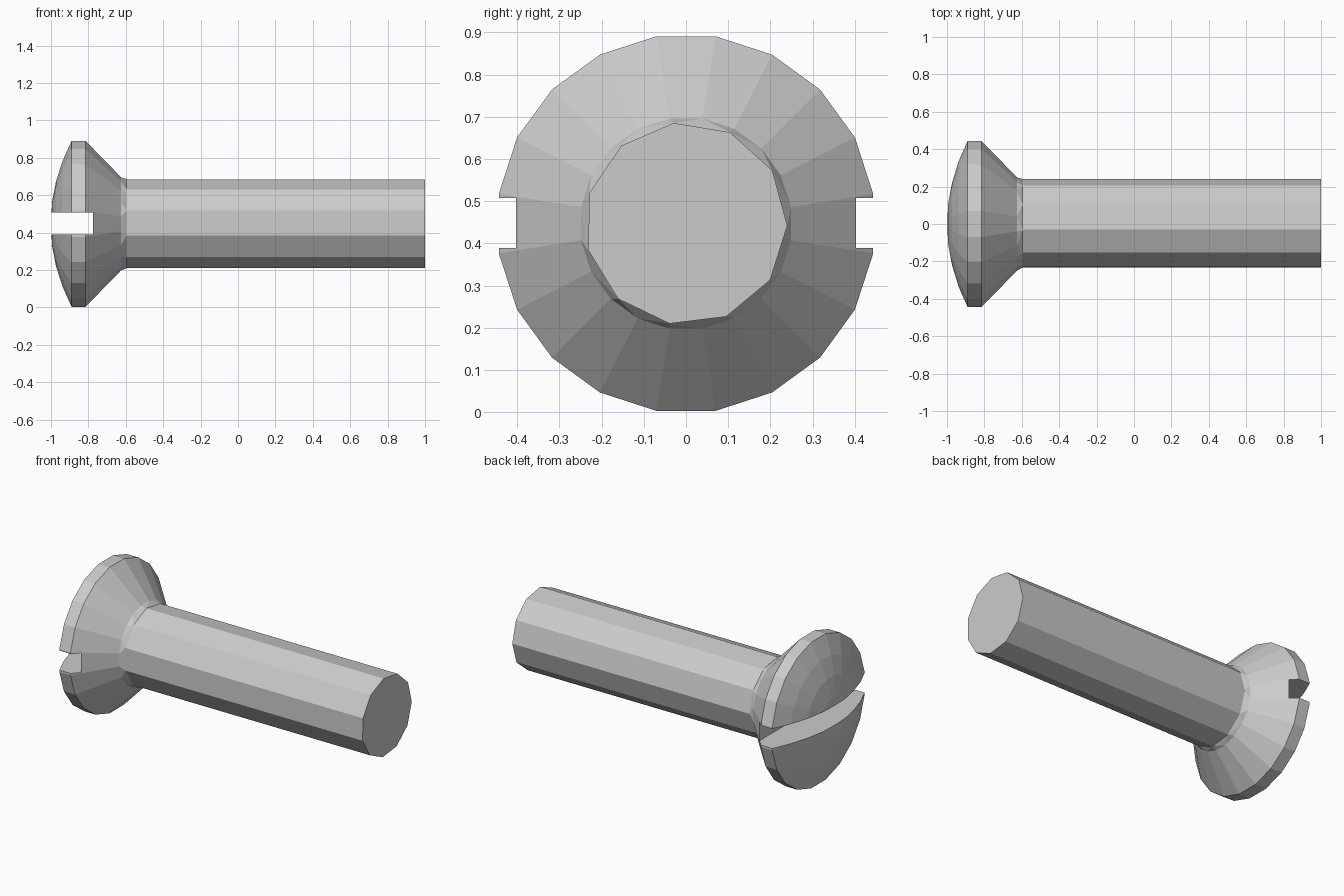
import bpy, bmesh
from math import sin, cos, pi, radians

if "Cube" in bpy.data.objects:
    bpy.data.objects.remove(bpy.data.objects["Cube"])

AXIS_Z = 0.447
bm = bmesh.new()


def ring(x, r, n, start):
    return [bm.verts.new((x, r * cos(start + 2 * pi * i / n),
                          AXIS_Z + r * sin(start + 2 * pi * i / n)))
            for i in range(n)]


def loft(rings):
    for a, b in zip(rings, rings[1:]):
        n = len(a)
        for i in range(n):
            j = (i + 1) % n
            bm.faces.new((a[i], a[j], b[j], b[i]))


def loop_edges(r):
    return [bm.edges.get((r[i], r[(i + 1) % len(r)])) for i in range(len(r))]


# Head: shallow dome, short rim, countersunk cone
head_profile = [(-0.994, 0.12), (-0.973, 0.23), (-0.938, 0.34), (-0.89, 0.449),
                (-0.815, 0.449), (-0.625, 0.252)]
head = [ring(x, r, 20, radians(9)) for x, r in head_profile]
loft(head)
apex = bm.verts.new((-1.0, 0, AXIS_Z))
for i in range(20):
    bm.faces.new((apex, head[0][(i + 1) % 20], head[0][i]))

# Shank: eleven-sided, closed at the tip and blended into the cone
shank = [ring(x, 0.24, 11, radians(97)) for x in (-0.595, 1.0)]
loft(shank)
bm.faces.new(shank[-1])
bmesh.ops.bridge_loops(bm, edges=loop_edges(head[-1]) + loop_edges(shank[0]))
bmesh.ops.recalc_face_normals(bm, faces=bm.faces)

mesh = bpy.data.meshes.new("screw")
bm.to_mesh(mesh)
bm.free()
screw = bpy.data.objects.new("screw", mesh)
bpy.context.collection.objects.link(screw)

# Driver slot cut straight across the head
bpy.ops.mesh.primitive_cube_add(size=1, location=(-0.975, 0, 0.448))
cutter = bpy.context.object
cutter.name = "slot_cutter"
cutter.scale = (0.4, 1.2, 0.118)
cutter.hide_render = True
cutter.display_type = 'WIRE'
slot = screw.modifiers.new("slot", 'BOOLEAN')
slot.operation = 'DIFFERENCE'
slot.solver = 'EXACT'
slot.object = cutter
